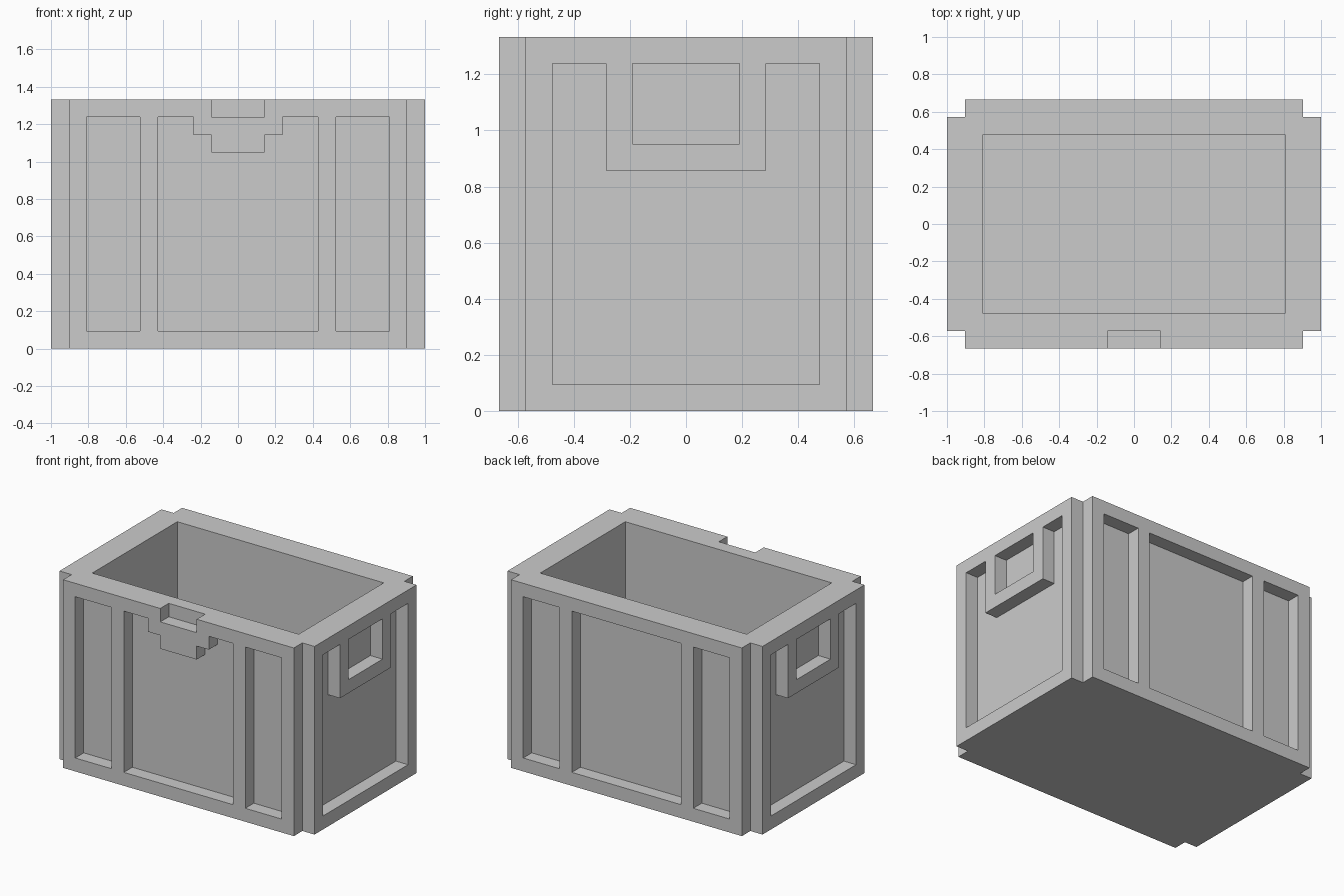
import bpy, bmesh
from mathutils import Vector

if "Cube" in bpy.data.objects:
    bpy.data.objects.remove(bpy.data.objects["Cube"])

U = 2 / 21  # the crate sits on a regular module: 21 x 14 x 14


def prism(bm, points, start, sweep):
    """Extrude a closed profile; start maps 2D points to 3D, sweep is the extrusion."""
    face = bm.faces.new([bm.verts.new(Vector(start(a, b)) * U) for a, b in points])
    out = bmesh.ops.extrude_face_region(bm, geom=[face], use_keep_orig=True)
    verts = [g for g in out["geom"] if isinstance(g, bmesh.types.BMVert)]
    bmesh.ops.translate(bm, verts=verts, vec=Vector(sweep) * U)


def finish(bm, name):
    bmesh.ops.recalc_face_normals(bm, faces=bm.faces[:])
    mesh = bpy.data.meshes.new(name)
    bm.to_mesh(mesh)
    bm.free()
    obj = bpy.data.objects.new(name, mesh)
    bpy.context.collection.objects.link(obj)
    return obj


def rect(a0, a1, b0, b1):
    return [(a0, b0), (a1, b0), (a1, b1), (a0, b1)]


def mirrored(half):
    """Complete a half profile across its centre line."""
    return half + [(-a, b) for a, b in reversed(half)]


# Solid body with stepped corners
quarter = [(10.5, 6), (9.5, 6), (9.5, 7)]
right_half = [(x, -y) for x, y in reversed(quarter)] + quarter
bm = bmesh.new()
prism(bm, mirrored(right_half), lambda x, y: (x, y, 0), (0, 0, 14))
crate = finish(bm, "crate")

bm = bmesh.new()
# Inner cavity
prism(bm, rect(-8.5, 8.5, -5, 5), lambda x, y: (x, y, 1), (0, 0, 15))

# Recessed panels on front and back; the front one leaves a stepped latch tab
latch_panel = mirrored([(4.5, 1), (4.5, 13), (2.5, 13), (2.5, 12), (1.5, 12), (1.5, 11)])
for s, middle in ((-1, latch_panel), (1, rect(-4.5, 4.5, 1, 13))):
    for profile in (rect(-8.5, -5.5, 1, 13), middle, rect(5.5, 8.5, 1, 13)):
        prism(bm, profile, lambda x, z: (x, 6 * s, z), (0, 2 * s, 0))

# Notch in the front rim
prism(bm, rect(-1.5, 1.5, 13, 15), lambda x, z: (x, -6, z), (0, -2, 0))

# End panels with a raised handle frame and its recessed grip
end_panel = mirrored([(5, 1), (5, 13), (3, 13), (3, 9)])
for s in (-1, 1):
    for profile in (end_panel, rect(-2, 2, 10, 13)):
        prism(bm, profile, lambda y, z: (9.5 * s, y, z), (2 * s, 0, 0))
cutter = finish(bm, "recess_cutter")
cutter.hide_render = True

# Carve the recesses and drop the cutter
mod = crate.modifiers.new("recesses", "BOOLEAN")
mod.operation = "DIFFERENCE"
mod.solver = "EXACT"
mod.object = cutter
bpy.context.view_layer.objects.active = crate
crate.select_set(True)
bpy.ops.object.modifier_apply(modifier=mod.name)
bpy.data.objects.remove(cutter)
